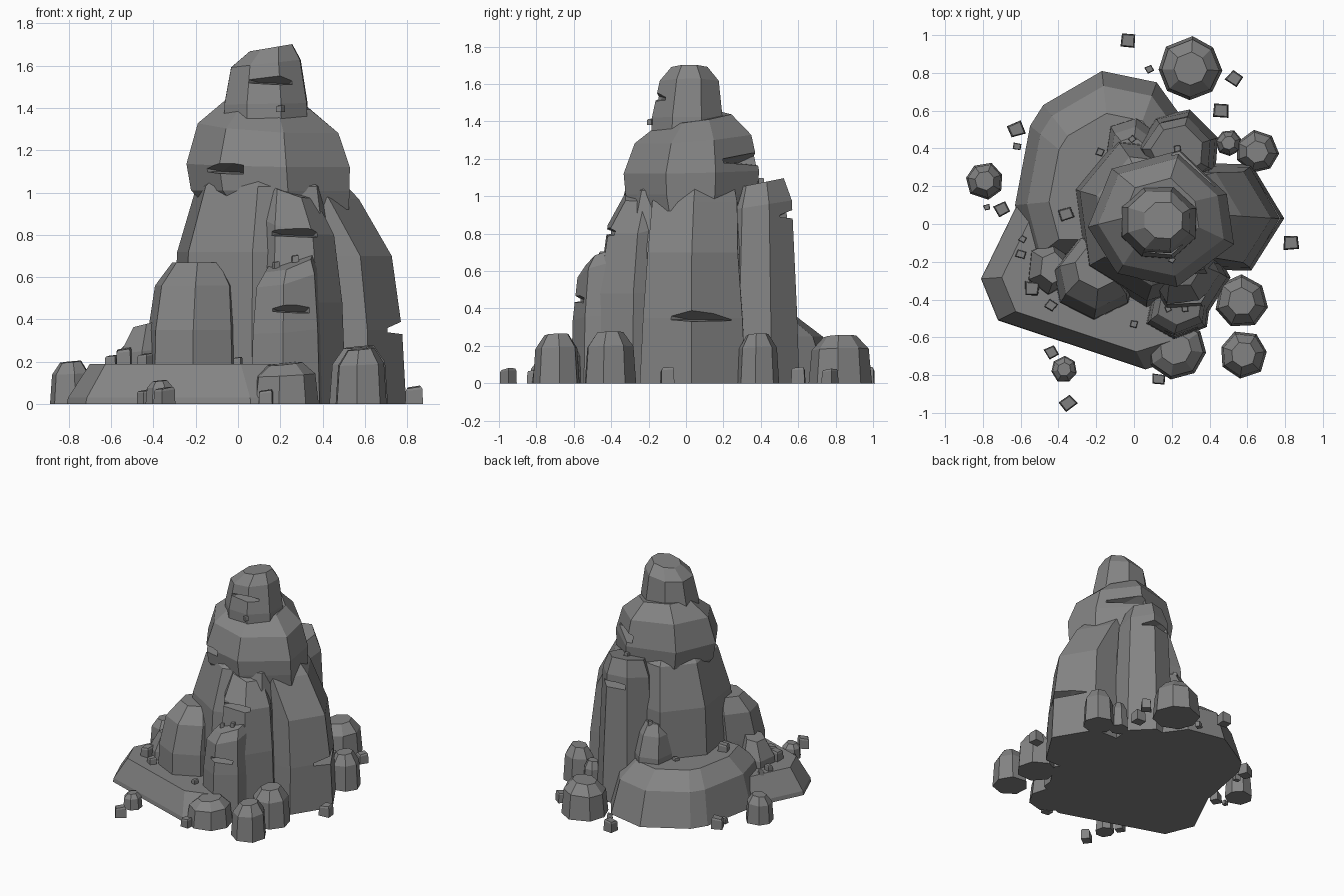
import bpy, bmesh, math, random
from mathutils import Vector, Matrix

if "Cube" in bpy.data.objects:
    bpy.data.objects.remove(bpy.data.objects["Cube"])

random.seed(7)
stone = bpy.data.materials.new("grey stone")
stone.diffuse_color = (0.23, 0.23, 0.23, 1)
stone.use_nodes = True
stone.node_tree.nodes["Principled BSDF"].inputs["Base Color"].default_value = stone.diffuse_color


def finish(name, bm):
    bmesh.ops.recalc_face_normals(bm, faces=bm.faces[:])
    me = bpy.data.meshes.new(name)
    bm.to_mesh(me)
    bm.free()
    ob = bpy.data.objects.new(name, me)
    bpy.context.collection.objects.link(ob)
    me.materials.append(stone)
    return ob


def loft(name, rings):
    """Closed faceted solid through rings of equal point count."""
    bm = bmesh.new()
    vs = [[bm.verts.new(p) for p in r] for r in rings]
    n = len(vs[0])
    bm.faces.new(vs[0][::-1])
    bm.faces.new(vs[-1])
    for a, b in zip(vs, vs[1:]):
        for i in range(n):
            j = (i + 1) % n
            bm.faces.new((a[i], a[j], b[j], b[i]))
    return finish(name, bm)


def rock(name, cx, cy, rx, ry, profile, n=8, rot=22.5, tilt=(0, 0), jit=0.05):
    """Column or boulder: profile rows are (z, scale, shift x, shift y); the upper rings tilt."""
    ang = [math.radians(rot + 360 * (i + random.uniform(-jit, jit) * 2) / n) for i in range(n)]
    rad = [1 + random.uniform(-jit, jit) for _ in range(n)]
    z0, z1 = profile[0][0], profile[-1][0]
    rings = []
    for z, s, dx, dy in profile:
        k = ((z - z0) / (z1 - z0)) ** 2
        ring = []
        for a, r in zip(ang, rad):
            x, y = rx * s * r * math.cos(a), ry * s * r * math.sin(a)
            ring.append((cx + dx + x, cy + dy + y, z + k * (tilt[0] * x + tilt[1] * y)))
        rings.append(ring)
    return loft(name, rings)


def notch(ob, p, direction, width, height, depth):
    """Cut a tapering wedge-shaped crack; p is on the surface, direction points outward."""
    bm = bmesh.new()
    w, h, o = width / 2, height, 0.06
    for q in ((-depth, w * .6, h * .1), (-depth, -w * .4, h * .2), (o, w * 1.1, -h * .2), (o, w * 1.1, h * 1.5),
              (o, -w * 1.3, h * .1), (o, -w * 1.3, h * .9)):
        bm.verts.new(q)
    bmesh.ops.convex_hull(bm, input=bm.verts[:])
    bm.transform(Matrix.Translation(p) @ Matrix.Rotation(math.radians(direction), 4, 'Z'))
    cut = finish("crack_cutter", bm)
    mod = ob.modifiers.new("crack", 'BOOLEAN')
    mod.operation, mod.solver, mod.object = 'DIFFERENCE', 'EXACT', cut
    bpy.context.view_layer.objects.active = ob
    bpy.ops.object.modifier_apply(modifier=mod.name)
    bpy.data.objects.remove(cut)


def slab(name, ground, centre, mid, top):
    """Ground slab: outline pulled toward centre; mid and top are (z, scale)."""
    c = Vector(centre)
    rings = []
    for z, s in ((0, 1), mid, top):
        rings.append([(*(c + (Vector(p) - c) * s), z) for p in ground])
    return loft(name, rings)


# Ground slabs
back_slab = slab("back_slab", [(-.17, .81), (-.48, .63), (-.55, .52), (-.63, .1), (-.55, -.2), (.3, -.2),
                               (.3, .5), (.12, .75)], (-.1, .15), (.25, .88), (.36, .66))
notch(back_slab, (-.54, .3, .13), 172, .3, .05, .1)
slab("front_slab", [(-.62, .1), (-.81, -.29), (-.72, -.51), (.06, -.77), (.28, -.7), (.4, -.3), (.3, .1)],
     (-.2, -.25), (.03, .99), (.19, .82))

# Stacked main peak
rock("main_body", .1, .03, .44, .45, [(0, 1.08, 0, 0), (.72, .98, 0, 0), (1.03, .8, .02, 0),
                                      (1.1, .6, .02, 0)], n=7, rot=10)
shoulder = rock("shoulder", .14, .02, .40, .37, [(.92, .86, .05, 0), (1.01, .97, .01, 0), (1.13, 1, 0, 0),
                                                 (1.31, .86, 0, .01), (1.42, .52, 0, .03)],
                n=7, rot=27, tilt=(-.1, .12), jit=.05)
notch(shoulder, (-.08, -.25, 1.09), 240, .26, .05, .1)
notch(shoulder, (.33, .3, 1.17), 55, .34, .06, .1)
summit = rock("summit", .13, .01, .215, .205, [(1.3, 1, 0, 0), (1.42, .98, 0, 0), (1.61, .82, 0, .01),
                                               (1.685, .5, .025, .01)], n=8, tilt=(.17, 0), jit=.03)
notch(summit, (.16, -.165, 1.51), 272, .28, .05, .08)

# Leaning side columns
right = rock("right_column", .47, .04, .31, .32, [(0, 1.02, 0, 0), (.35, .96, 0, 0), (.7, .87, -.02, 0),
                                                  (.97, .82, -.16, .01), (1.12, .68, -.26, .02)], n=6, rot=0, jit=.03)
notch(right, (.74, .1, .33), 0, .46, .06, .1)
tall = rock("tall_front_column", .27, -.26, .22, .22, [(0, 1.08, 0, 0), (.5, 1, 0, 0), (.85, .87, -.01, .02),
                                                       (1.02, .56, -.03, .05)], n=6, rot=0, tilt=(-.35, .2))
notch(tall, (.27, -.42, .79), 270, .28, .05, .08)
front = rock("front_column", .23, -.46, .18, .16, [(0, 1.02, 0, 0), (.35, .96, 0, 0), (.6, .86, 0, .01),
                                                   (.67, .68, .01, .03)], n=6, tilt=(.3, .3))
notch(front, (.25, -.59, .43), 275, .24, .05, .08)
rock("left_front_column", -.21, -.28, .22, .22, [(0, 1.02, 0, 0), (.35, .98, 0, 0), (.56, .88, .01, .03),
                                                 (.67, .55, .02, .06)], n=7, rot=15)
rock("left_stub", -.45, -.23, .12, .14, [(0, 1.1, 0, 0), (.25, 1, 0, 0),
                                         (.38, .6, .02, 0)], n=6, tilt=(.25, 0))
back = rock("tall_back_column", .23, .39, .21, .21, [(0, 1.06, 0, 0), (.4, .99, 0, 0), (.95, .86, 0, 0),
                                                     (1.07, .65, 0, 0)], n=7, tilt=(0, .2))
notch(back, (.26, .55, .88), 85, .28, .05, .08)
rock("short_back_column", -.01, .42, .16, .15, [(0, 1.03, 0, 0), (.4, .97, 0, 0), (.55, .8, 0, -.02),
                                                (.63, .5, 0, -.03)], n=6)

# Boulders round the foot: x, y, radius, height
for i, (x, y, r, h) in enumerate([(.3, .82, .17, .25), (-.79, .23, .1, .2), (.57, -.41, .14, .27),
                                  (.58, -.69, .125, .26), (.22, -.66, .16, .19), (.65, .38, .115, .26),
                                  (.5, .43, .07, .2), (-.37, -.77, .07, .11)]):
    rock(f"boulder_{i + 1}", x, y, r, r, [(0, 1, 0, 0), (h * .72, .9, 0, 0),
                                          (h, .52, 0, 0)], n=8 if r > .15 else 7, rot=20 * i, tilt=(.1, .05), jit=.04)

# Loose stones: x, y, base height, radius
stones = [(-.03, .97, 0, .05), (.08, .82, 0, .025), (.53, .77, 0, .045), (.46, .6, 0, .05), (-.62, .5, 0, .05),
          (-.62, .41, 0, .025), (-.78, .09, 0, .02), (-.7, .08, 0, .045), (.83, -.1, 0, .05),
          (-.35, -.95, 0, .047), (-.44, -.68, 0, .04), (.13, -.82, 0, .04), (-.54, -.34, .18, .05),
          (-.44, -.43, .18, .035), (-.6, -.16, .18, .03), (-.59, -.08, .18, .022), (0, -.53, .18, .025),
          (-.36, .05, .34, .045), (-.18, .38, .34, .025), (-.02, .38, .62, .025), (-.01, .45, .61, .022),
          (.23, .4, 1.06, .022), (.18, -.45, .64, .02), (.27, -.45, .67, .02), (.2, -.19, 1.38, .02)]
for i, (x, y, z, r) in enumerate(stones):
    h = r * 1.6
    rock(f"loose_stone_{i + 1}", x, y, r * 1.1, r, [(z, 1, 0, 0), (z + h * .85, .95, 0, 0), (z + h, .8, 0, 0)],
         n=4, rot=random.uniform(0, 90), tilt=(.15, .1))
